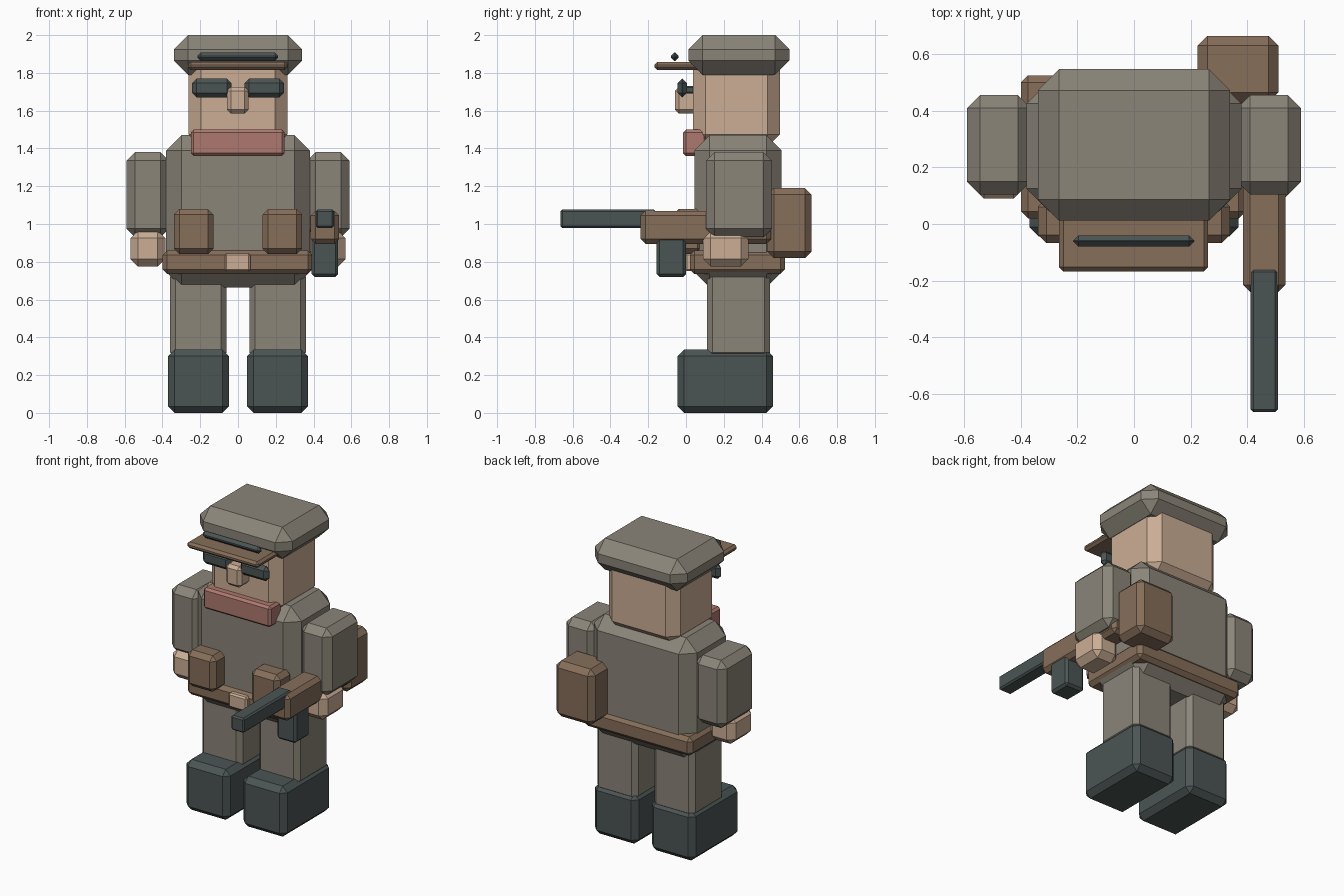
import bpy, bmesh
from mathutils import Vector

if "Cube" in bpy.data.objects:
    bpy.data.objects.remove(bpy.data.objects["Cube"])


def srgb(r, g, b):
    lin = [((c / 255 + 0.055) / 1.055) ** 2.4 for c in (r, g, b)]
    return (*lin, 1.0)


def material(name, rgb):
    m = bpy.data.materials.new(name)
    m.diffuse_color = srgb(*rgb)
    m.use_nodes = True
    m.node_tree.nodes["Principled BSDF"].inputs["Base Color"].default_value = m.diffuse_color
    return m


CLOTH = material("grey_cloth", (139, 133, 121))
SKIN = material("skin", (203, 174, 149))
LEATHER = material("brown_leather", (134, 110, 90))
DARK = material("dark_metal", (75, 85, 84))
SCARF = material("red_scarf", (173, 121, 111))


def box(name, mat, x, y, z, bevel):
    """Chamfered box spanning the given (min, max) ranges."""
    size = Vector([r[1] - r[0] for r in (x, y, z)])
    mid = Vector([(r[1] + r[0]) / 2 for r in (x, y, z)])
    bm = bmesh.new()
    bmesh.ops.create_cube(bm, size=1)
    for v in bm.verts:
        v.co = v.co * size + mid
    bmesh.ops.bevel(bm, geom=bm.edges[:], offset=min(bevel, min(size) * 0.48),
                    offset_type='OFFSET', segments=1, affect='EDGES', profile=0.5)
    bmesh.ops.recalc_face_normals(bm, faces=bm.faces[:])
    mesh = bpy.data.meshes.new(name)
    bm.to_mesh(mesh)
    bm.free()
    mesh.materials.append(mat)
    ob = bpy.data.objects.new(name, mesh)
    bpy.context.collection.objects.link(ob)
    return ob


def pair(name, mat, x, y, z, bevel):
    """The same box on both sides of the body."""
    box("right_" + name, mat, x, y, z, bevel)
    box("left_" + name, mat, (-x[1], -x[0]), y, z, bevel)


# Legs and boots
pair("boot", DARK, (0.048, 0.37), (-0.045, 0.46), (0.0, 0.335), 0.035)
pair("leg", CLOTH, (0.06, 0.36), (0.11, 0.445), (0.29, 0.75), 0.03)

# Torso, belt and pouches
box("torso", CLOTH, (-0.38, 0.38), (0.045, 0.505), (0.665, 1.47), 0.08)
box("belt", LEATHER, (-0.4, 0.395), (0.02, 0.525), (0.735, 0.86), 0.025)
box("buckle", SKIN, (-0.07, 0.065), (-0.005, 0.05), (0.75, 0.845), 0.01)
pair("pouch", LEATHER, (0.13, 0.34), (-0.068, 0.09), (0.84, 1.08), 0.03)
box("backpack", LEATHER, (0.225, 0.51), (0.43, 0.665), (0.82, 1.19), 0.035)

# Arms and hands
pair("arm", CLOTH, (0.365, 0.59), (0.105, 0.455), (0.93, 1.38), 0.045)
pair("hand", SKIN, (0.385, 0.57), (0.09, 0.33), (0.775, 0.965), 0.04)

# Head, face and scarf
box("head", SKIN, (-0.262, 0.262), (0.037, 0.497), (1.41, 1.9), 0.065)
box("scarf", SCARF, (-0.25, 0.247), (-0.015, 0.11), (1.36, 1.5), 0.015)
box("nose", SKIN, (-0.058, 0.055), (-0.058, 0.06), (1.585, 1.725), 0.02)
pair("lens", DARK, (0.035, 0.243), (-0.045, 0.005), (1.67, 1.77), 0.025)
pair("lens_mount", DARK, (0.09, 0.18), (-0.01, 0.06), (1.69, 1.73), 0.008)

# Cap with visor and band
box("cap", CLOTH, (-0.34, 0.34), (0.012, 0.547), (1.79, 2.0), 0.075)
box("visor", LEATHER, (-0.265, 0.262), (-0.167, 0.08), (1.815, 1.857), 0.015)
box("cap_band", DARK, (-0.215, 0.213), (-0.08, -0.04), (1.863, 1.908), 0.018)

# Rifle
box("rifle_body", LEATHER, (0.385, 0.535), (-0.24, 0.45), (0.895, 1.07), 0.025)
box("rifle_barrel", DARK, (0.412, 0.508), (-0.665, -0.16), (0.98, 1.077), 0.01)
box("rifle_magazine", DARK, (0.39, 0.53), (-0.155, 0.0), (0.72, 0.93), 0.015)
